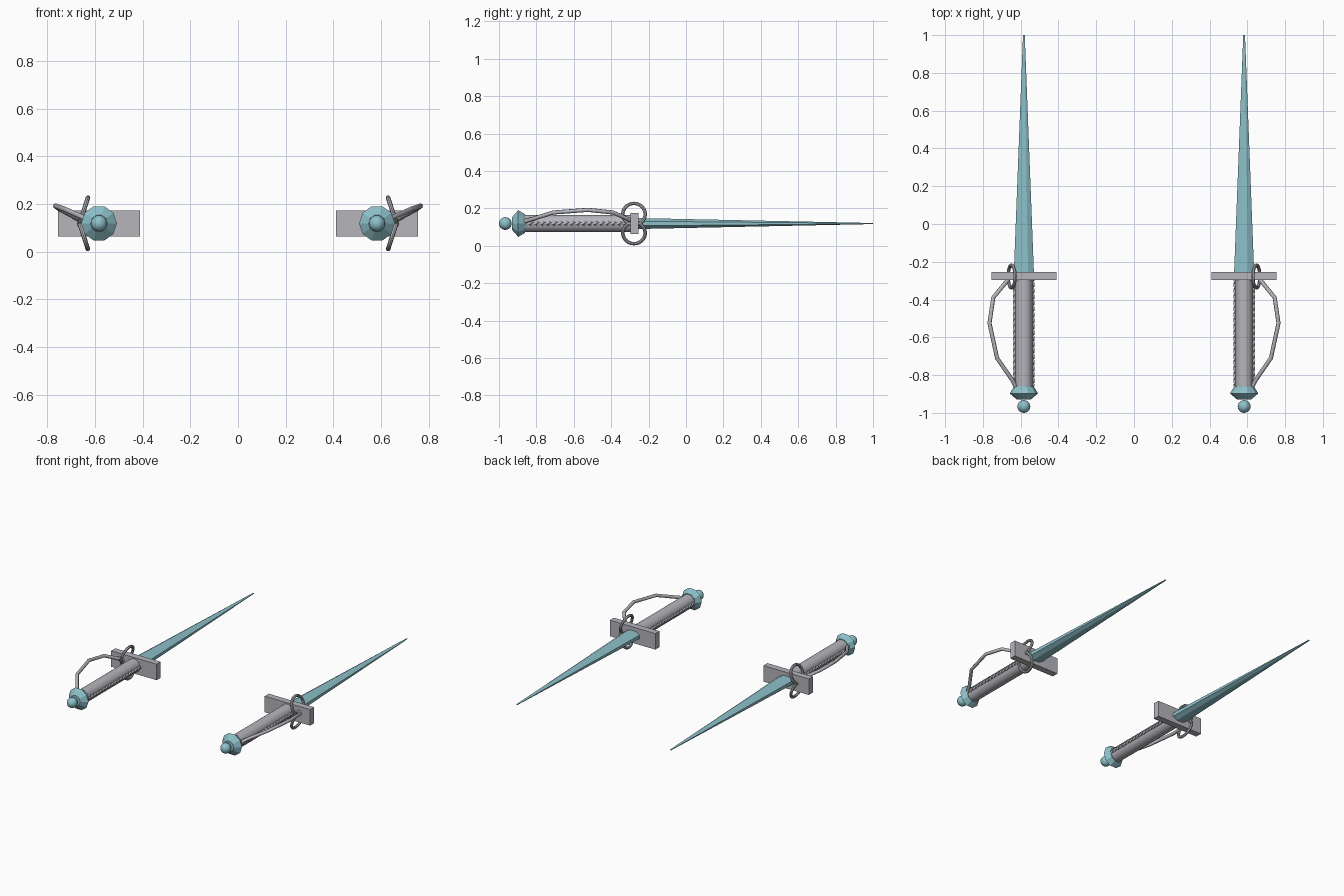
import bpy, bmesh, math
from mathutils import Vector

if "Cube" in bpy.data.objects:
    bpy.data.objects.remove(bpy.data.objects["Cube"])

AXIS_Z = 0.119      # height of each dagger's long axis
CENTRE_X = 0.583    # sideways offset of each dagger


def material(name, rgb):
    m = bpy.data.materials.new(name)
    m.diffuse_color = (*rgb, 1.0)
    m.use_nodes = True
    m.node_tree.nodes["Principled BSDF"].inputs["Base Color"].default_value = m.diffuse_color
    return m


GREY = material("steel grey", (0.46, 0.46, 0.50))
TEAL = material("pale teal", (0.27, 0.53, 0.59))


def smooth(obj):
    bpy.ops.object.select_all(action='DESELECT')
    obj.select_set(True)
    bpy.context.view_layer.objects.active = obj
    bpy.ops.object.shade_smooth_by_angle(angle=math.radians(40))


def loft(name, cx, rings, sides, mat, phase=0.0, twist=0.0, is_smooth=False):
    """Skin elliptical rings (y, x radius, z radius) along the y axis."""
    bm = bmesh.new()
    loops = []
    for i, (y, rx, rz) in enumerate(rings):
        loop = []
        for k in range(sides):
            a = phase + twist * i + 2 * math.pi * k / sides
            loop.append(bm.verts.new((cx + rx * math.cos(a), y, AXIS_Z + rz * math.sin(a))))
        loops.append(loop)
    for a, b in zip(loops, loops[1:]):
        for k in range(sides):
            j = (k + 1) % sides
            bm.faces.new((a[k], a[j], b[j], b[k]))
    bm.faces.new(loops[0])
    bm.faces.new(loops[-1])
    bmesh.ops.recalc_face_normals(bm, faces=bm.faces)
    me = bpy.data.meshes.new(name)
    bm.to_mesh(me)
    bm.free()
    me.materials.append(mat)
    obj = bpy.data.objects.new(name, me)
    bpy.context.collection.objects.link(obj)
    if is_smooth:
        smooth(obj)
    return obj


def wire(name, points, radius, mat):
    """Round wire through straight segments."""
    cu = bpy.data.curves.new(name, 'CURVE')
    cu.dimensions = '3D'
    cu.bevel_depth = radius
    cu.bevel_resolution = 2
    cu.use_fill_caps = True
    sp = cu.splines.new('POLY')
    sp.points.add(len(points) - 1)
    for p, co in zip(sp.points, points):
        p.co = (*co, 1.0)
    cu.materials.append(mat)
    obj = bpy.data.objects.new(name, cu)
    bpy.context.collection.objects.link(obj)


def dagger(s, side):
    cx = s * CENTRE_X

    # Blade: long flattened eight-sided taper
    loft("blade_" + side, cx, [(-0.27, 0.058, 0.032), (1.0, 0.005, 0.003)],
         8, TEAL, phase=math.pi / 8)

    # Grip with a twisted strand down each flank
    loft("grip_" + side, cx, [(-0.875, 0.046, 0.046), (-0.27, 0.046, 0.046)],
         24, GREY, is_smooth=True)
    for f in (-1, 1):
        rope = [(-0.86 + 0.57 * i / 72, 0.0125, 0.0125) for i in range(73)]
        loft("grip_strand_" + side, cx + f * 0.045, rope, 4, GREY, twist=math.pi / 8)

    # Faceted collar and ball at the end of the grip
    loft("pommel_collar_" + side, cx,
         [(-0.93, 0.036, 0.036), (-0.897, 0.075, 0.075), (-0.86, 0.052, 0.052)], 10, TEAL)
    bpy.ops.mesh.primitive_uv_sphere_add(segments=20, ring_count=12, radius=0.034,
                                         location=(cx, -0.966, AXIS_Z))
    ball = bpy.context.object
    ball.name = "pommel_ball_" + side
    ball.data.materials.append(TEAL)
    smooth(ball)

    # Cross guard bar
    bpy.ops.mesh.primitive_cube_add(size=1, location=(cx, -0.275, AXIS_Z))
    bar = bpy.context.object
    bar.name = "cross_guard_" + side
    bar.scale = (0.345, 0.044, 0.11)
    bar.data.materials.append(GREY)

    # Pair of linked rings leaning towards the blade above and below
    for v, label in ((1, "upper"), (-1, "lower")):
        bpy.ops.mesh.primitive_torus_add(
            major_radius=0.060, minor_radius=0.0095, major_segments=28, minor_segments=8,
            location=(s * 0.648, -0.278, AXIS_Z + v * 0.0505),
            rotation=(0, math.pi / 2 - s * v * 0.31, 0))
        ring = bpy.context.object
        ring.name = label + "_ring_" + side
        ring.data.materials.append(GREY)
        smooth(ring)

    # Knuckle bow from collar round to the guard
    bow = [(0.625, -0.865, 0.13), (0.645, -0.825, 0.142), (0.725, -0.71, 0.178),
           (0.765, -0.525, 0.192), (0.745, -0.39, 0.178), (0.655, -0.28, 0.13)]
    wire("knuckle_bow_" + side, [Vector((s * x, y, z)) for x, y, z in bow], 0.011, GREY)


dagger(-1, "left")
dagger(1, "right")
